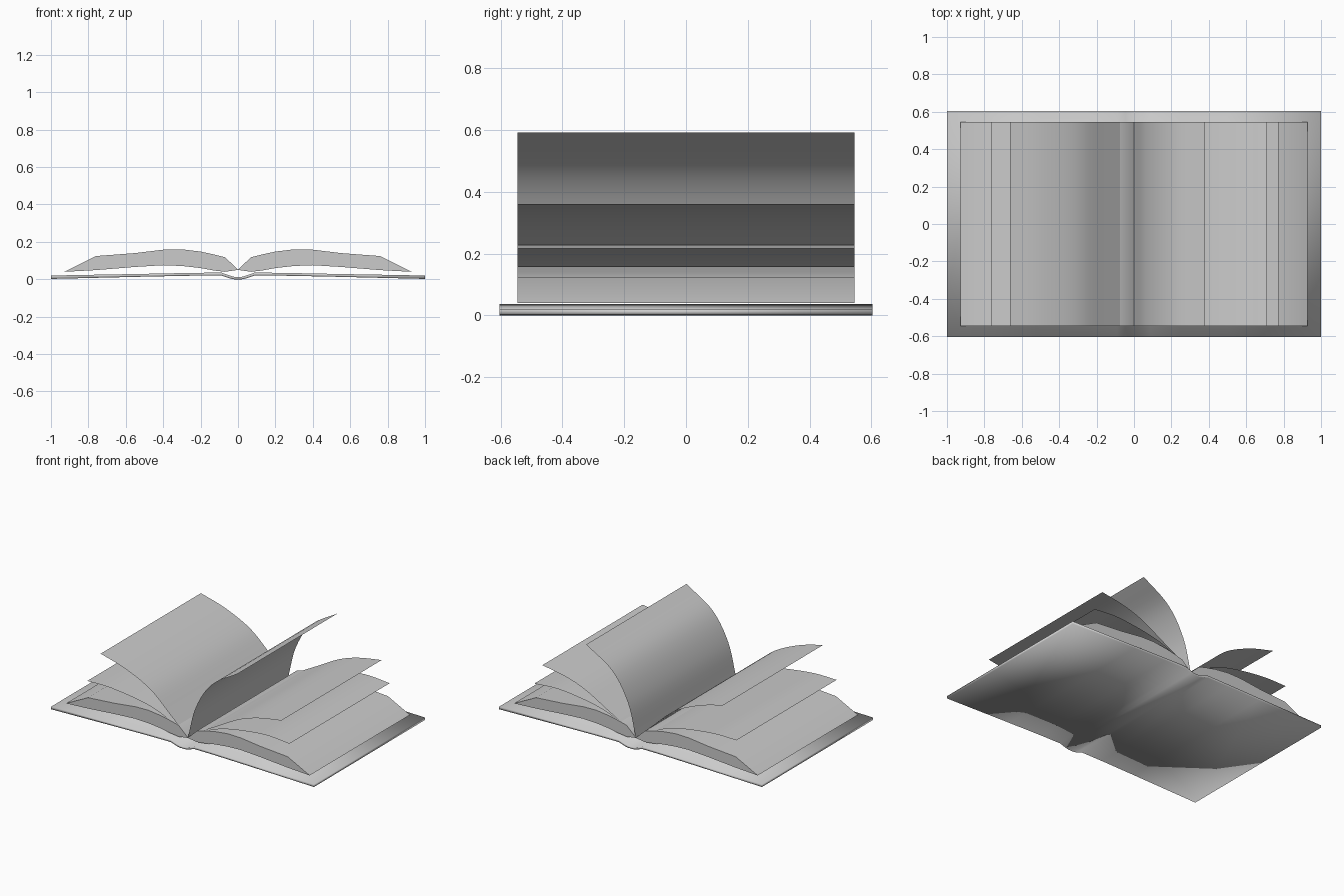
import bpy
import bmesh
from mathutils import Vector, geometry

cube = bpy.data.objects.get("Cube")
if cube:
    bpy.data.objects.remove(cube, do_unlink=True)

# One plain grey for the whole book
grey = bpy.data.materials.new("plain grey")
grey.use_nodes = True
COLOUR = (0.6, 0.6, 0.6, 1)
grey.diffuse_color = COLOUR
grey.node_tree.nodes["Principled BSDF"].inputs["Base Color"].default_value = COLOUR


def finish(name, bm, angle=None):
    """Turn a bmesh into a smooth-shaded object."""
    mesh = bpy.data.meshes.new(name)
    bm.to_mesh(mesh)
    bm.free()
    mesh.materials.append(grey)
    obj = bpy.data.objects.new(name, mesh)
    bpy.context.collection.objects.link(obj)
    mesh.shade_smooth()
    if angle:
        bpy.ops.object.select_all(action='DESELECT')
        obj.select_set(True)
        bpy.context.view_layer.objects.active = obj
        bpy.ops.object.shade_smooth_by_angle(angle=angle)
    return obj


def slab(name, stations, depth, angle=None):
    """Solid swept along y from (x, top, bottom) stations."""
    bm = bmesh.new()
    rings = []
    for x, top, bottom in stations:
        corners = [(-depth, bottom), (depth, bottom), (depth, top), (-depth, top)]
        rings.append([bm.verts.new((x, y, z)) for y, z in corners])
    for a, b in zip(rings, rings[1:]):
        for i in range(4):
            j = (i + 1) % 4
            bm.faces.new((a[i], a[j], b[j], b[i]))
    bm.faces.new(rings[0])
    bm.faces.new(rings[-1])
    bmesh.ops.remove_doubles(bm, verts=bm.verts, dist=0.0005)
    bmesh.ops.recalc_face_normals(bm, faces=bm.faces)
    return finish(name, bm, angle)


def smooth_path(points, steps=5):
    """Smooth path through a few (x, z) points."""
    p = [Vector((x, 0, z)) for x, z in points]
    p = [2 * p[0] - p[1]] + p + [2 * p[-1] - p[-2]]
    path = [p[1]]
    for a, b, c, d in zip(p, p[1:], p[2:], p[3:]):
        part = geometry.interpolate_bezier(b, b + (c - a) / 6, c - (d - b) / 6, c, steps + 1)
        path += part[1:]
    return path


def leaf(name, points, depth):
    """Single loose page, swept along y."""
    bm = bmesh.new()
    rows = [[bm.verts.new((p.x, y, p.z)) for y in (-depth, depth)]
            for p in smooth_path([(0, 0.05)] + points)]
    for a, b in zip(rows, rows[1:]):
        bm.faces.new((a[0], b[0], b[1], a[1]))
    bmesh.ops.recalc_face_normals(bm, faces=bm.faces)
    return finish(name, bm)


PAGE_DEPTH = 0.545

# Cover: two boards joined by a sunken spine, mirrored about x = 0
half_cover = [(0.02, 0.013, 0.0), (0.045, 0.02, 0.005), (0.09, 0.036, 0.02),
              (0.25, 0.034, 0.019), (0.5, 0.029, 0.014), (1.0, 0.02, 0.002)]
cover = [(-x, t, b) for x, t, b in reversed(half_cover)] + half_cover
slab("cover", cover, 0.603)

# Page blocks on both sides
block = [(0, 0.052, 0.05), (0.07, 0.118, 0.04), (0.13, 0.133, 0.047), (0.2, 0.148, 0.06),
         (0.3, 0.16, 0.071), (0.4, 0.158, 0.075), (0.55, 0.14, 0.066),
         (0.76, 0.124, 0.049), (0.927, 0.04, 0.04)]
for side, sign in (("left", 1), ("right", -1)):
    slab(f"{side}_page_block", [(sign * x, t, b) for x, t, b in block], PAGE_DEPTH, 0.6)

# Loose pages fanning out of the spine
leaves = {
    "left_low_page": [(0.15, 0.14), (0.32, 0.195), (0.58, 0.228), (0.773, 0.217)],
    "left_middle_page": [(0.1, 0.12), (0.225, 0.19), (0.39, 0.28), (0.54, 0.33), (0.712, 0.36)],
    "left_upright_page": [(0.06, 0.276), (0.18, 0.464), (0.378, 0.592)],
    "right_low_page": [(-0.15, 0.14), (-0.32, 0.2), (-0.58, 0.237), (-0.765, 0.238)],
    "right_tall_page": [(-0.14, 0.18), (-0.29, 0.31), (-0.48, 0.4), (-0.664, 0.452)],
}
for name, points in leaves.items():
    leaf(name, points, PAGE_DEPTH)
